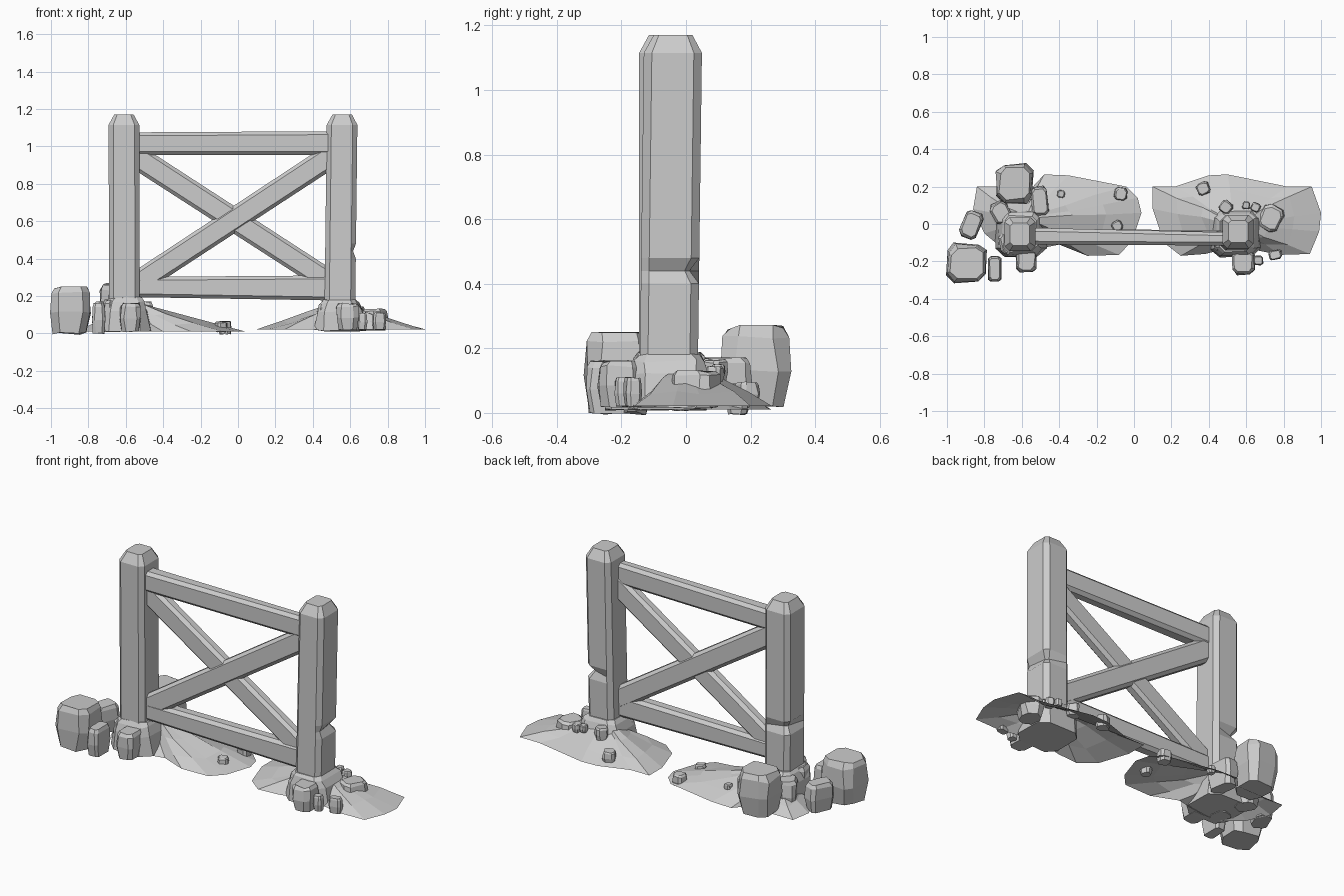
import bpy, bmesh, random
from mathutils import Vector, Matrix

if "Cube" in bpy.data.objects:
    bpy.data.objects.remove(bpy.data.objects["Cube"])
random.seed(4)

stone = bpy.data.materials.new("weathered grey")
stone.use_nodes = True
GREY = (0.6, 0.6, 0.6, 1)
stone.diffuse_color = GREY
stone.node_tree.nodes["Principled BSDF"].inputs["Base Color"].default_value = GREY


def finish(name, bm, closed=True):
    if closed:
        bmesh.ops.recalc_face_normals(bm, faces=bm.faces)
    mesh = bpy.data.meshes.new(name)
    bm.to_mesh(mesh)
    bm.free()
    mesh.materials.append(stone)
    obj = bpy.data.objects.new(name, mesh)
    bpy.context.collection.objects.link(obj)
    return obj


def octagon(a, b, c):
    """Rectangle of half sizes a, b with corners cut by c."""
    return [(a, c - b), (a, b - c), (a - c, b), (c - a, b),
            (-a, b - c), (-a, c - b), (c - a, -b), (a - c, -b)]


def loft(name, sections, u=(1, 0, 0), v=(0, 1, 0), jitter=0, shift=None):
    """Skin chamfered sections given as (centre, half u, half v, chamfer)."""
    bm = bmesh.new()
    u, v = Vector(u), Vector(v)
    rings = []
    for k, (centre, a, b, c) in enumerate(sections):
        ring = []
        for i, (p, q) in enumerate(octagon(a, b, c)):
            co = Vector(centre) + u * p + v * q
            co += Vector([random.uniform(-jitter, jitter) for _ in range(3)])
            if shift and (k, i) in shift:
                co += Vector(shift[k, i])
            ring.append(bm.verts.new(co))
        rings.append(ring)
    for low, high in zip(rings, rings[1:]):
        for i in range(8):
            j = (i + 1) % 8
            bm.faces.new((low[i], low[j], high[j], high[i]))
    bm.faces.new(rings[0][::-1])
    bm.faces.new(rings[-1])
    return finish(name, bm)


# Posts with chamfered edges, pointed caps and a chipped corner
def post(name, x0, x1, y0, y1, chips):
    sections = []
    for z, inset in ((0.04, 0), (0.40, 0), (0.44, 0), (0.48, 0), (1.115, 0), (1.17, 0.03)):
        t = z / 1.17
        centre = (x0 + (x1 - x0) * t, y0 + (y1 - y0) * t, z)
        sections.append((centre, 0.082 - inset, 0.09 - inset, 0.025 - inset * 0.3))
    loft(name, sections, shift=chips)


post("right_post", -0.607, -0.61, -0.055, -0.055,
     {(2, 4): (0.03, -0.02, 0), (2, 3): (0.02, -0.03, 0)})
post("left_post", 0.543, 0.557, -0.055, -0.04,
     {(2, 1): (-0.03, -0.02, 0), (2, 2): (-0.02, -0.03, 0), (2, 0): (-0.015, 0, 0)})


# Rails and crossed braces
def beam(name, start, end, size0, size1, chamfer=0.018):
    start, end = Vector(start), Vector(end)
    side = Vector((0, 1, 0))
    up = side.cross(end - start).normalized()
    loft(name, [(start, size0[0], size0[1], chamfer), (end, size1[0], size1[1], chamfer)],
         u=up, v=side)


beam("top_rail", (-0.56, -0.065, 1.015), (0.52, -0.08, 1.018), (0.06, 0.045), (0.063, 0.035))
beam("bottom_rail", (-0.56, -0.065, 0.248), (0.52, -0.075, 0.243), (0.054, 0.04), (0.067, 0.04))
beam("falling_brace", (-0.56, -0.062, 0.955), (0.50, -0.07, 0.27), (0.064, 0.036), (0.062, 0.036))
beam("rising_brace", (-0.56, -0.068, 0.255), (0.50, -0.075, 0.95), (0.062, 0.036), (0.064, 0.036))


# Earth mounds as open shells rising from a ragged rim
def mound(name, rim, rim_z, peak, power):
    bm = bmesh.new()
    peak = Vector(peak)
    rings = []
    for t in (0, 0.3, 0.6, 0.85):
        ring = []
        for x, y in rim:
            co = Vector((x, y, rim_z)).lerp(peak, t)
            co.z = rim_z + (peak.z - rim_z) * t ** power
            if t:
                co += Vector([random.uniform(-0.008, 0.008) for _ in range(3)])
            ring.append(bm.verts.new(co))
        rings.append(ring)
    top = bm.verts.new(peak)
    n = len(rim)
    for i in range(n):
        j = (i + 1) % n
        for low, high in zip(rings, rings[1:]):
            bm.faces.new((low[i], low[j], high[j], high[i]))
        bm.faces.new((rings[-1][i], rings[-1][j], top))
    finish(name, bm, closed=False)


mound("right_mound",
      [(-0.86, 0.08), (-0.80, -0.05), (-0.68, -0.15), (-0.50, -0.13), (-0.40, -0.11),
       (-0.25, -0.17), (-0.08, -0.165), (-0.01, -0.09), (0.04, 0.06), (0.02, 0.14),
       (-0.04, 0.20), (-0.35, 0.26), (-0.48, 0.265), (-0.54, 0.20), (-0.84, 0.20)],
      0.01, (-0.58, 0.03, 0.18), 1.15)
mound("left_mound",
      [(0.10, 0.20), (0.10, 0.08), (0.16, -0.10), (0.25, -0.17), (0.38, -0.16),
       (0.55, -0.12), (0.78, -0.165), (0.94, -0.16), (0.99, -0.04), (1.0, 0.06),
       (0.95, 0.20), (0.82, 0.20), (0.50, 0.265), (0.40, 0.26), (0.22, 0.20)],
      0.022, (0.54, 0.0, 0.17), 1.1)


# Chunky stones with cut corners, tapering to the top
def rock(name, x0, x1, y0, y1, z0, z1, turn=0):
    a, b, h = (x1 - x0) / 2, (y1 - y0) / 2, z1 - z0
    x, y, m = (x0 + x1) / 2, (y0 + y1) / 2, min(x1 - x0, y1 - y0)
    c = 0.2 * m
    spin = Matrix.Rotation(turn, 3, "Z")
    sections = [((x, y, z0), a * 0.85, b * 0.85, c),
                ((x, y, z0 + h * 0.45), a, b, c),
                ((x, y, z0 + h * 0.88), a * 0.94, b * 0.94, c),
                ((x, y, z1), a * 0.78, b * 0.78, c * 0.8)]
    loft(name, sections, spin @ Vector((1, 0, 0)), spin @ Vector((0, 1, 0)), jitter=m * 0.04)


rock("back_boulder", -0.74, -0.54, 0.11, 0.32, 0.02, 0.265)
rock("front_boulder", -1.0, -0.79, -0.31, -0.105, 0.0, 0.245)
rock("side_stone", -0.92, -0.82, -0.08, 0.07, 0.01, 0.17, -0.4)
rock("narrow_stone", -0.78, -0.71, -0.31, -0.17, 0.0, 0.16)
rock("right_front_stone", -0.63, -0.52, -0.26, -0.13, 0.01, 0.16)
rock("right_edge_stone", -0.72, -0.62, -0.16, -0.04, 0.01, 0.18, 0.2)
rock("right_back_stone", -0.76, -0.66, 0.0, 0.12, 0.01, 0.17, 0.5)
rock("right_slab", -0.55, -0.46, 0.04, 0.20, 0.02, 0.17, 0.1)
rock("left_outer_stone", 0.67, 0.79, -0.04, 0.10, 0.02, 0.13, -0.5)
rock("left_front_stone", 0.525, 0.645, -0.27, -0.14, 0.02, 0.16)
rock("left_small_stone", 0.64, 0.69, -0.22, -0.17, 0.02, 0.11)
rock("left_low_stone", 0.72, 0.79, -0.19, -0.14, 0.02, 0.11, 0.2)
rock("left_inner_stone", 0.43, 0.52, -0.15, -0.04, 0.02, 0.155, -0.2)

# Packed collars where the posts enter the ground
for name, x, top in (("right_collar", -0.605, 0.19), ("left_collar", 0.545, 0.18)):
    loft(name, [((x, -0.05, 0.015), 0.135, 0.13, 0.05),
                ((x, -0.05, 0.12), 0.12, 0.12, 0.04),
                ((x, -0.05, top - 0.02), 0.1, 0.108, 0.03),
                ((x, -0.05, top), 0.086, 0.094, 0.026)], jitter=0.006)

# Pebbles scattered on the mounds
for i, (x, y, z, r) in enumerate([(-0.39, 0.16, 0.07, 0.02), (-0.07, 0.16, 0.03, 0.034),
                                  (-0.09, -0.01, 0.035, 0.028), (0.37, 0.19, 0.06, 0.034),
                                  (0.49, 0.09, 0.13, 0.034), (0.65, 0.09, 0.12, 0.024),
                                  (0.60, 0.10, 0.13, 0.02)]):
    rock(f"pebble_{i + 1}", x - r, x + r, y - r, y + r, z - r, z + r, random.uniform(0, 1.5))
